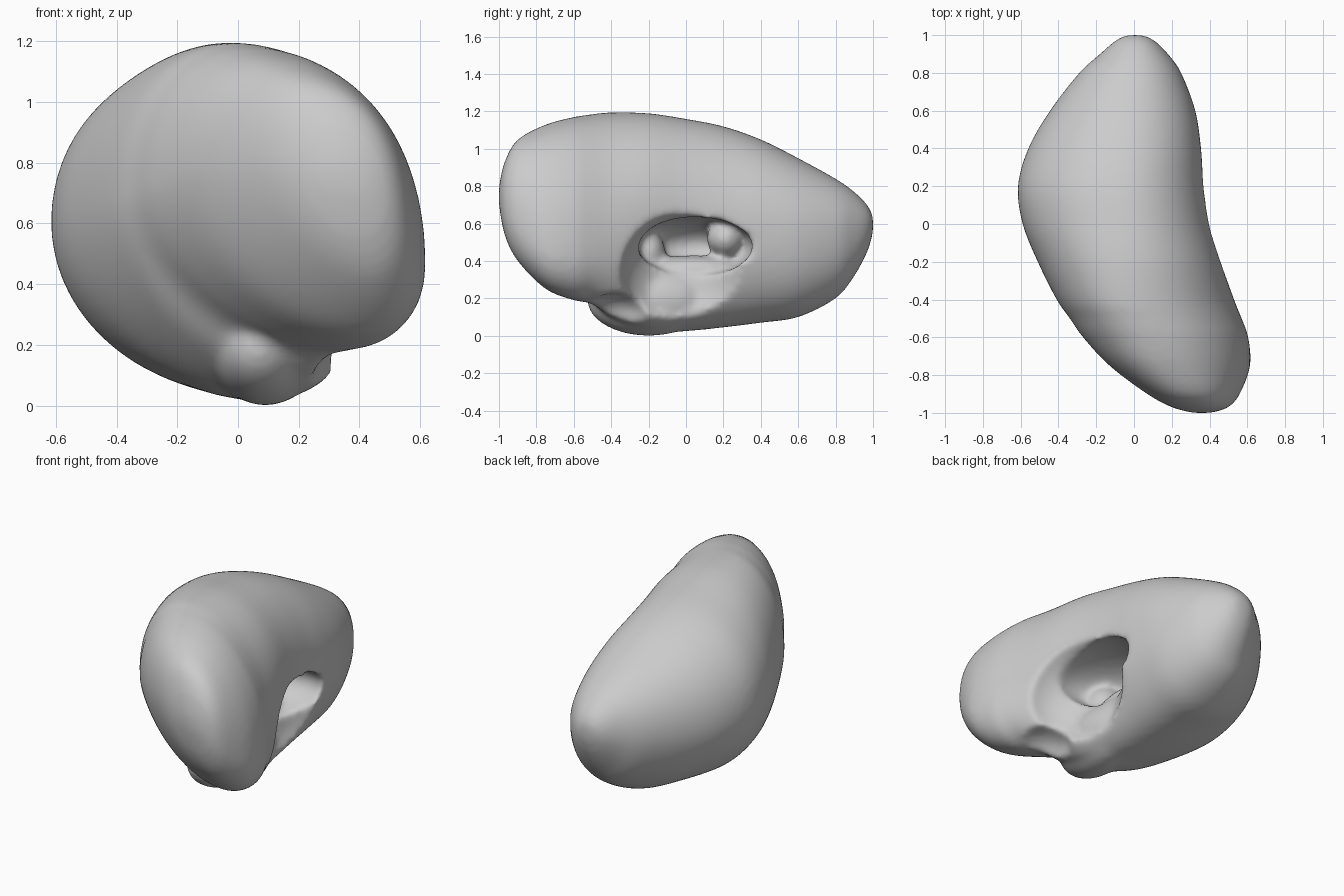
import bpy, bmesh, math
from mathutils import Vector

if "Cube" in bpy.data.objects:
    bpy.data.objects.remove(bpy.data.objects["Cube"])

# Cross-sections along y: y, left, right, bottom, top, x of bottom, x of top, z of left, z of right
ROWS = [
    (-1.00, .31, .41, .70, .80, .36, .34, .75, .72),
    (-.97, .20, .50, .54, .93, .39, .32, .78, .68),
    (-.90, .07, .56, .40, 1.05, .42, .25, .80, .60),
    (-.75, -.13, .615, .25, 1.13, .40, .14, .78, .48),
    (-.60, -.27, .605, .19, 1.17, .36, .07, .73, .46),
    (-.50, -.34, .57, .17, 1.185, .28, .02, .70, .47),
    (-.40, -.41, .53, .10, 1.195, .17, -.02, .67, .50),
    (-.20, -.51, .46, .02, 1.19, .09, -.04, .64, .60),
    (.00, -.59, .40, .025, 1.16, .05, -.05, .62, .62),
    (.20, -.615, .37, .045, 1.12, .02, -.06, .60, .60),
    (.40, -.56, .355, .07, 1.05, .00, -.05, .57, .58),
    (.60, -.445, .325, .10, .95, -.02, -.03, .55, .55),
    (.80, -.29, .25, .20, .84, -.02, -.01, .55, .55),
    (.90, -.18, .18, .32, .77, .00, .00, .56, .56),
    (.97, -.10, .11, .45, .70, .00, .00, .58, .58),
    (1.0, -.04, .05, .55, .64, .00, .00, .60, .60),
]
SIDES, STEPS = 64, 5


def catmull(a, b, c, d, t):
    return .5 * (2 * b + (c - a) * t + (2 * a - 5 * b + 4 * c - d) * t * t
                 + (3 * b - a - 3 * c + d) * t ** 3)


def section(row):
    y, xl, xr, zb, zt, xb, xt, zl, zr = row
    # Lower outer side flattens towards both ends
    ends = min(1, abs(y - .15) / .7)
    pts = []
    for i in range(SIDES):
        a = 2 * math.pi * (i + .5) / SIDES
        c, s = math.cos(a), math.sin(a)
        xm, zm = (xt if s > 0 else xb), (zr if c > 0 else zl)
        if c > 0:
            p = .96 if s > 0 else .88
        else:
            p = .96 if s > 0 else 1 + .14 * ends
        x = xm + ((xr - xm) if c > 0 else (xl - xm)) * abs(c) ** p
        z = zm + ((zt - zm) if s > 0 else (zb - zm)) * abs(s) ** p
        pts.append(Vector((x, y, z)))
    return pts


def make_object(name, bm):
    bmesh.ops.recalc_face_normals(bm, faces=bm.faces)
    me = bpy.data.meshes.new(name)
    bm.to_mesh(me)
    bm.free()
    ob = bpy.data.objects.new(name, me)
    bpy.context.collection.objects.link(ob)
    return ob


def ellipsoid(name, loc, radii, rot=(0, 0, 0)):
    bm = bmesh.new()
    bmesh.ops.create_icosphere(bm, subdivisions=4, radius=1)
    ob = make_object(name, bm)
    ob.location, ob.scale = loc, radii
    ob.rotation_euler = [math.radians(r) for r in rot]
    ob.hide_render = True
    ob.hide_set(True)
    return ob


# Main hemisphere, lofted from front to back
bm = bmesh.new()
rings = []
n = len(ROWS)
for k in range(n - 1):
    quad = [ROWS[max(0, min(n - 1, k + j))] for j in (-1, 0, 1, 2)]
    for s in range(STEPS + (k == n - 2)):
        row = [catmull(*v, s / STEPS) for v in zip(*quad)]
        rings.append([bm.verts.new(p) for p in section(row)])
for r0, r1 in zip(rings, rings[1:]):
    for i in range(SIDES):
        j = (i + 1) % SIDES
        bm.faces.new((r0[i], r0[j], r1[j], r1[i]))
bm.faces.new(rings[0])
bm.faces.new(rings[-1])
body = make_object("hemisphere", bm)


def boolean(helper, operation):
    m = body.modifiers.new(helper.name, 'BOOLEAN')
    m.operation, m.object, m.solver = operation, helper, 'EXACT'


# Recess, cleft and deep hollow on the inner side, with the lower lobe below them
boolean(ellipsoid("recess_cutter", (.52, .0, .31), (.32, .35, .37)), 'DIFFERENCE')
boolean(ellipsoid("cleft_cutter", (.42, -.36, .10), (.17, .20, .13)), 'DIFFERENCE')
boolean(ellipsoid("lower_lobe", (.09, -.20, .19), (.18, .33, .19), (0, 0, -6)), 'UNION')
boolean(ellipsoid("hollow_cutter", (.26, .05, .48), (.36, .31, .16)), 'DIFFERENCE')
# Lumps on the hollow's floor
boolean(ellipsoid("front_lump", (.02, -.20, .44), (.13, .09, .12)), 'UNION')
boolean(ellipsoid("rear_lump", (.04, .21, .52), (.13, .10, .10)), 'UNION')
boolean(ellipsoid("floor_ridge", (.03, .04, .36), (.15, .28, .07)), 'UNION')

# Blend everything into one soft surface
rm = body.modifiers.new("blend", 'REMESH')
rm.mode, rm.voxel_size, rm.use_smooth_shade = 'VOXEL', .018, True
sm = body.modifiers.new("soften", 'SMOOTH')
sm.factor, sm.iterations = .5, 10
